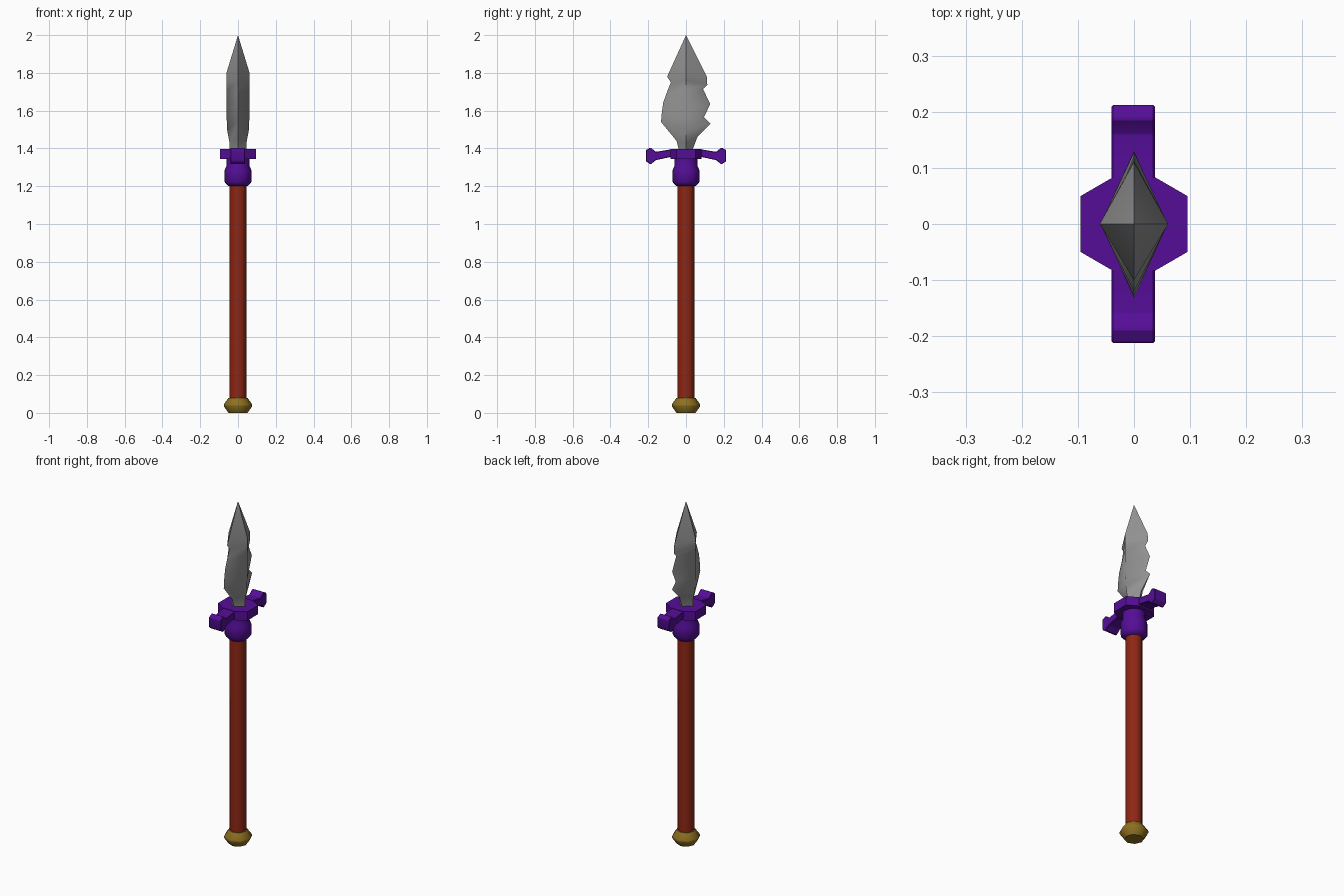
import bpy, bmesh, math

cube = bpy.data.objects.get("Cube")
if cube:
    bpy.data.objects.remove(cube, do_unlink=True)


def material(name, rgb):
    m = bpy.data.materials.new(name)
    m.use_nodes = True
    m.diffuse_color = (*rgb, 1)
    m.node_tree.nodes["Principled BSDF"].inputs["Base Color"].default_value = (*rgb, 1)
    return m


STEEL = material("grey steel", (0.29, 0.29, 0.29))
PURPLE = material("purple", (0.09, 0.004, 0.31))
WOOD = material("red wood", (0.27, 0.02, 0.007))
GOLD = material("gold", (0.27, 0.165, 0.014))


def loft(name, rings, mat, angle=30, bevel=0):
    """Skin equal-length rings of points and close both ends."""
    bm = bmesh.new()
    rows = [[bm.verts.new(p) for p in ring] for ring in rings]
    n = len(rows[0])
    for a, b in zip(rows, rows[1:]):
        for i in range(n):
            j = (i + 1) % n
            bm.faces.new((a[i], a[j], b[j], b[i]))
    bm.faces.new(rows[0])
    bm.faces.new(rows[-1])
    bmesh.ops.remove_doubles(bm, verts=bm.verts, dist=1e-5)
    bmesh.ops.recalc_face_normals(bm, faces=bm.faces)
    if bevel:
        edges = [e for e in bm.edges if e.calc_face_angle(0) > 0.3]
        bmesh.ops.bevel(bm, geom=edges, offset=bevel, segments=1, affect='EDGES')
    mesh = bpy.data.meshes.new(name)
    bm.to_mesh(mesh)
    bm.free()
    mesh.materials.append(mat)
    ob = bpy.data.objects.new(name, mesh)
    bpy.context.collection.objects.link(ob)
    bpy.ops.object.select_all(action='DESELECT')
    ob.select_set(True)
    bpy.context.view_layer.objects.active = ob
    bpy.ops.object.shade_smooth_by_angle(angle=math.radians(angle))
    return ob


def lathe(name, profile, sides, mat, angle):
    turn = [math.tau * i / sides for i in range(sides)]
    return loft(name, [[(r * math.cos(t), r * math.sin(t), z) for t in turn]
                       for r, z in profile], mat, angle)


# Handle with pommel and collar
lathe("shaft", [(0.044, 0.05), (0.044, 1.22)], 12, WOOD, 40)
lathe("pommel", [(0.05, 0), (0.075, 0.035), (0.075, 0.045), (0.05, 0.08)], 8, GOLD, 50)
lathe("collar", [(0.05, 1.2), (0.071, 1.222), (0.071, 1.285), (0.06, 1.31),
                 (0.062, 1.35)], 12, PURPLE, 50)

# Hexagonal guard block
hexagon = [(0.095, -0.05), (0.095, 0.05), (0.038, 0.083),
           (-0.038, 0.083), (-0.095, 0.05), (-0.095, -0.05),
           (-0.038, -0.083), (0.038, -0.083)]
loft("guard_block", [[(x, y, z) for x, y in hexagon] for z in (1.345, 1.397)], PURPLE)

# Two drooping guard arms with flared ends
arm = [(0.04, 1.397), (0.08, 1.395), (0.16, 1.382), (0.187, 1.405), (0.212, 1.392),
       (0.212, 1.332), (0.187, 1.315), (0.16, 1.338), (0.08, 1.355), (0.04, 1.355)]
for side, name in ((-1, "front_guard_arm"), (1, "back_guard_arm")):
    loft(name, [[(x, side * y, z) for y, z in arm] for x in (-0.04, 0.037)],
         PURPLE, bevel=0.003)

# Chipped blade: ridge (half thickness, height), then front and back edges (y, height)
ridge = [(0.047, 1.38), (0.045, 1.43), (0.058, 1.5), (0.06, 1.56), (0.06, 1.64),
         (0.06, 1.71), (0.061, 1.76), (0.061, 1.8), (0, 2)]
front = [(-0.035, 1.38), (-0.05, 1.44), (-0.132, 1.54), (-0.128, 1.59), (-0.12, 1.645),
         (-0.1, 1.70), (-0.08, 1.75), (-0.1, 1.78), (0, 2)]
back = [(0.03, 1.38), (0.06, 1.46), (0.13, 1.53), (0.095, 1.565), (0.128, 1.635),
        (0.09, 1.715), (0.113, 1.735), (0.11, 1.78), (0, 2)]
loft("blade", [[(w, 0, h), (0, *b), (-w, 0, h), (0, *f)]
               for (w, h), f, b in zip(ridge, front, back)], STEEL, 60)
